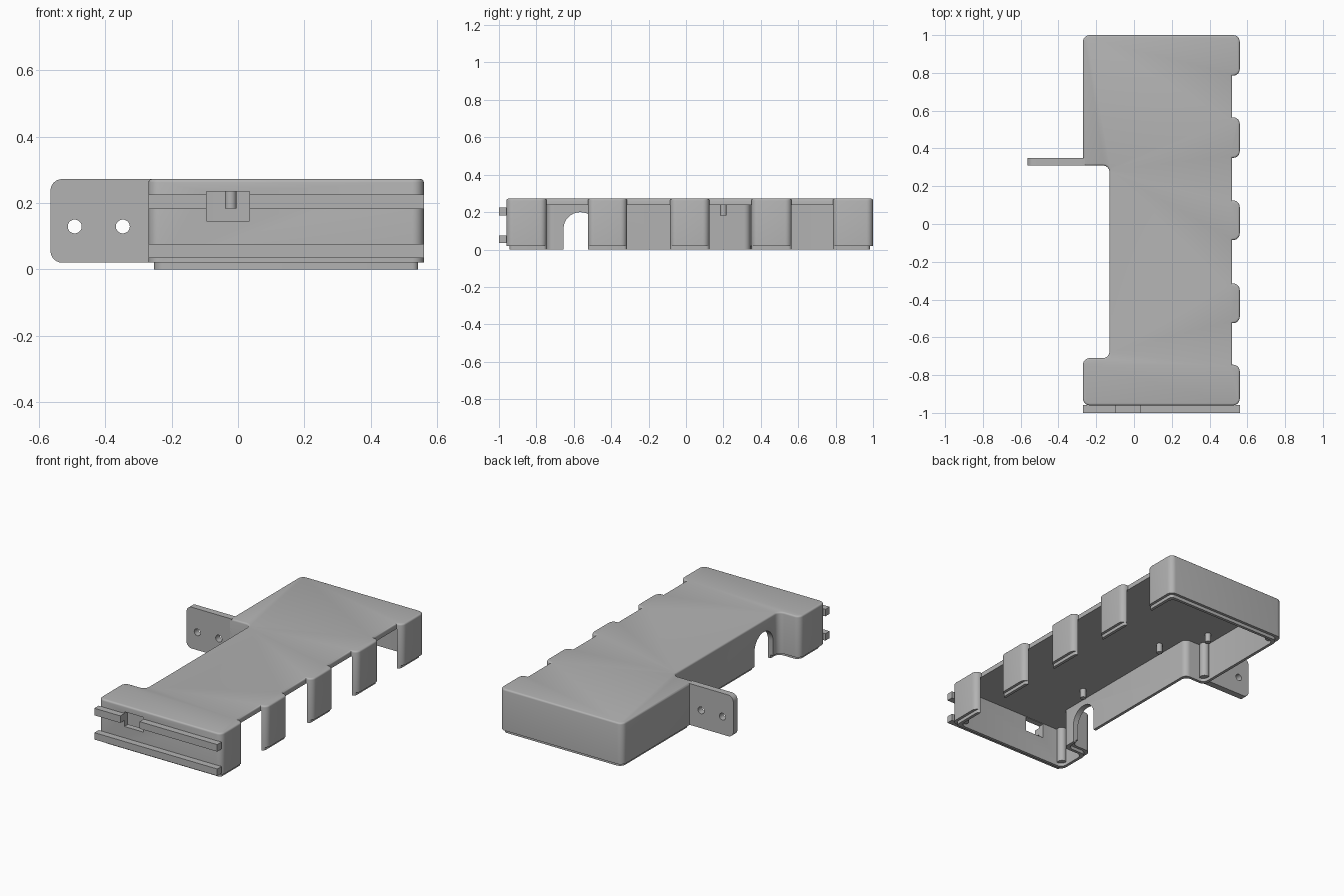
import bpy, bmesh, math
from mathutils import Vector

if "Cube" in bpy.data.objects:
    bpy.data.objects.remove(bpy.data.objects["Cube"])

grey = bpy.data.materials.new("plain grey")
grey.diffuse_color = (0.45, 0.45, 0.45, 1)
grey.use_nodes = True
grey.node_tree.nodes["Principled BSDF"].inputs["Base Color"].default_value = (0.45, 0.45, 0.45, 1)

LEFT, RIGHT, FRONT, BACK = -0.27, 0.56, -0.96, 1.0
RIM, TOP, CEILING = 0.02, 0.272, 0.238
TABS = [(-0.96, -0.745), (-0.525, -0.315), (-0.085, 0.125), (0.35, 0.565), (0.785, 1.0)]


def outline(d=0.0, tabs=True, r=0.035):
    """Case outline inset by d, as (x, y, corner radius)."""
    notch, hi, lo = -0.13 + d, 0.31 + d, -0.71 - d
    pts = [(LEFT + d, BACK - d, r), (LEFT + d, hi, r if d else 0), (notch, hi, r),
           (notch, lo, r), (LEFT + d, lo, r), (LEFT + d, FRONT + d, r)]
    if not tabs:
        return pts + [(0.525, FRONT + d, r), (0.525, BACK - d, r)]
    for i, (a, b) in enumerate(TABS):
        if i == 0:
            a += d
        else:
            pts.append((0.52, a, 0))
        if i == len(TABS) - 1:
            b -= d
        rr = max(r - d, 0.012)
        pts += [(RIGHT - d, a, rr), (RIGHT - d, b, rr)]
        if i < len(TABS) - 1:
            pts.append((0.52, b, 0))
    return pts


def rounded(pts, steps=6):
    """Replace each corner of a polygon by an arc of its radius."""
    out = []
    for i, (x, y, r) in enumerate(pts):
        p = Vector((x, y))
        if r == 0:
            out.append(p)
            continue
        u = (Vector(pts[i - 1][:2]) - p).normalized()
        v = (Vector(pts[(i + 1) % len(pts)][:2]) - p).normalized()
        centre = p + (u + v) * r
        for k in range(steps + 1):
            t = k / steps * math.pi / 2
            out.append(centre - v * r * math.cos(t) - u * r * math.sin(t))
    return out


def finish(name, bm):
    bmesh.ops.recalc_face_normals(bm, faces=bm.faces)
    mesh = bpy.data.meshes.new(name)
    bm.to_mesh(mesh)
    bm.free()
    mesh.materials.append(grey)
    ob = bpy.data.objects.new(name, mesh)
    bpy.context.scene.collection.objects.link(ob)
    return ob


def prism(name, pts, lo, hi, axis="z", soft=0.0):
    """Extrude a polygon along an axis, with optional soft upper edge."""
    place = {"z": lambda p, h: (p.x, p.y, h),
             "y": lambda p, h: (p.x, h, p.y),
             "x": lambda p, h: (h, p.x, p.y)}[axis]
    bm = bmesh.new()
    face = bm.faces.new([bm.verts.new(place(p, lo)) for p in pts])
    ext = bmesh.ops.extrude_face_region(bm, geom=[face])["geom"]
    shift = Vector(place(Vector((0, 0)), hi - lo))
    bmesh.ops.translate(bm, vec=shift, verts=[g for g in ext if isinstance(g, bmesh.types.BMVert)])
    if soft:
        rim = [g for g in ext if isinstance(g, bmesh.types.BMEdge)]
        bmesh.ops.bevel(bm, geom=rim, offset=soft, segments=3, profile=0.5, affect="EDGES")
    return finish(name, bm)


def box(name, x, y, z):
    return prism(name, [Vector(p) for p in ((x[0], y[0]), (x[1], y[0]), (x[1], y[1]), (x[0], y[1]))], *z)


def disc(x, y, r, n=20):
    return [Vector((x + r * math.cos(k * math.tau / n), y + r * math.sin(k * math.tau / n))) for k in range(n)]


def cut(ob, *cutters):
    for c in cutters:
        m = ob.modifiers.new("cut", "BOOLEAN")
        m.operation, m.object, m.solver = "DIFFERENCE", c, "EXACT"
    bpy.context.view_layer.update()
    mesh = bpy.data.meshes.new_from_object(ob.evaluated_get(bpy.context.evaluated_depsgraph_get()))
    ob.modifiers.clear()
    ob.data = mesh


# Cutters: cavity, cable arch and front window
cavity = prism("cavity_cutter", rounded(outline(0.035, tabs=False)), -0.1, CEILING)
arch_pts = [Vector((-0.475, -0.1)), Vector((-0.655, -0.1))]
arch_pts += [Vector((-0.565 - 0.09 * math.cos(k * math.pi / 16), 0.11 + 0.09 * math.sin(k * math.pi / 16)))
             for k in range(17)]
arch = prism("arch_cutter", arch_pts, -0.18, -0.05, "x")
window = box("window_cutter", (-0.095, 0.035), (-1.1, -0.9), (0.145, 0.235))

# Case shell, with the tabs left standing where the cavity breaks the side
shell = prism("case_shell", rounded(outline()), RIM, TOP, soft=0.01)
cut(shell, cavity, arch, window)

# Inset lip under the walls
lip = prism("bottom_lip", rounded(outline(0.017)), 0.0, RIM + 0.001)
cut(lip, cavity, arch)

# Front rails
for name, z in (("upper_rail", (0.182, 0.225)), ("lower_rail", (0.034, 0.076))):
    rail = box(name, (LEFT, RIGHT), (-1.0, -0.959), z)
    ends = [box("rail_end", x, (FRONT, FRONT + 0.036), z) for x in ((LEFT, LEFT + 0.03), (RIGHT - 0.03, RIGHT))]
    for e in ends:
        bpy.data.objects.remove(e)
    cut(rail, window)

# Side bracket with two screw holes
r = 0.035
bracket = prism("side_bracket", rounded([(-0.565, RIM, r), (-0.26, RIM, 0), (-0.26, TOP, 0), (-0.565, TOP, r)]),
                0.31, 0.35, "y")
holes = [prism("hole_cutter", disc(x, 0.129, 0.021), 0.2, 0.5, "y") for x in (-0.492, -0.347)]
cut(bracket, *holes)

# Ceiling pins and corner posts
for i, (x, y) in enumerate(((-0.022, 0.2), (-0.022, -0.48), (-0.16, 0.47))):
    prism(f"ceiling_pin_{i + 1}", disc(x, y, 0.0175), 0.183, CEILING + 0.01)
for i, (x, y) in enumerate(((-0.222, 0.365), (-0.222, -0.91), (0.51, -0.91), (0.51, 0.95), (-0.222, 0.95))):
    prism(f"corner_post_{i + 1}", disc(x, y, 0.028), RIM, CEILING + 0.01)

for c in [cavity, arch, window] + holes:
    bpy.data.objects.remove(c)

# Smooth curved walls, keep hard edges
bpy.ops.object.select_all(action="DESELECT")
for ob in bpy.context.scene.collection.objects:
    if ob.type == "MESH":
        ob.select_set(True)
        bpy.context.view_layer.objects.active = ob
bpy.ops.object.shade_smooth_by_angle(angle=math.radians(35))
